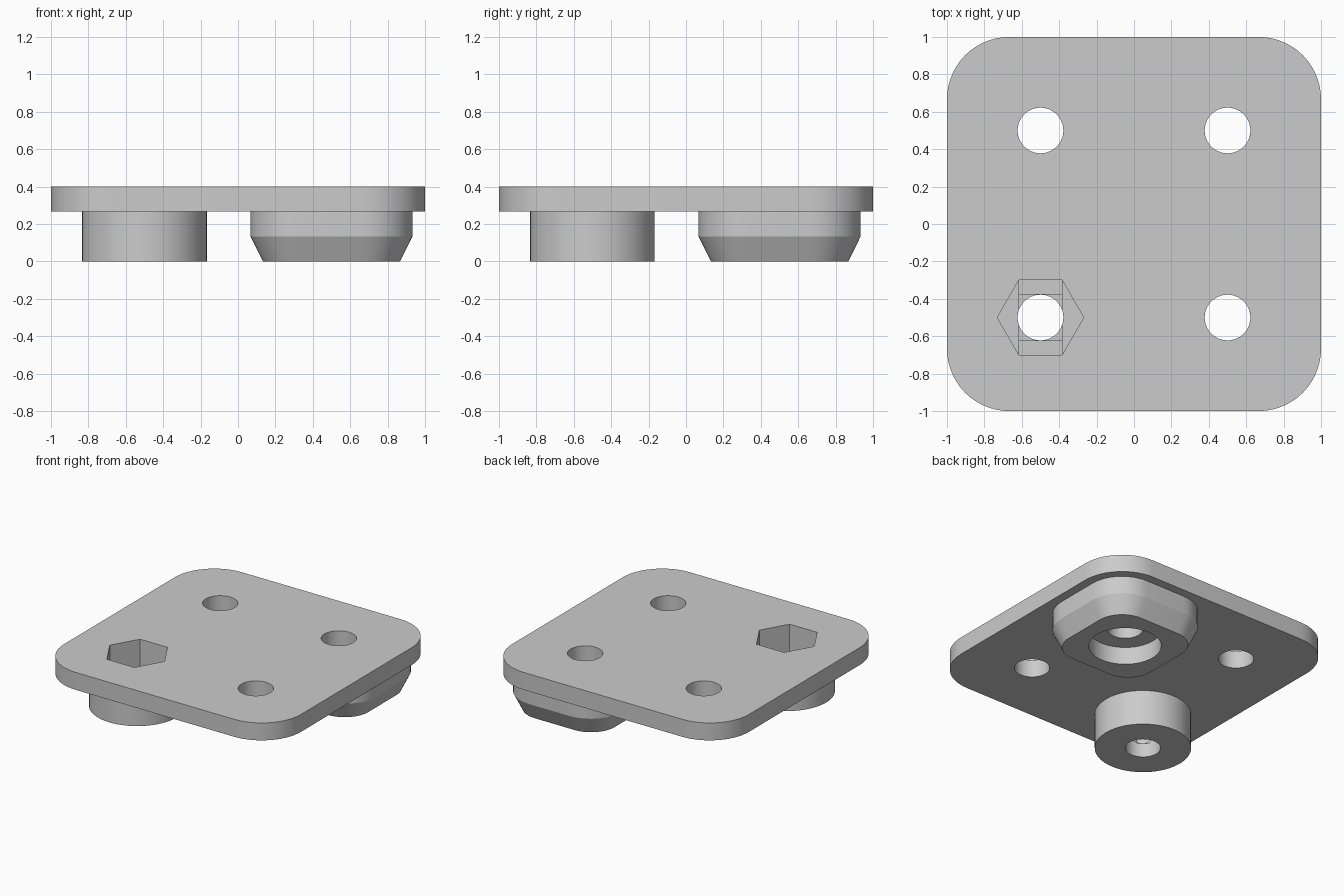
import bpy, bmesh
from math import cos, sin, pi, radians

cube = bpy.data.objects.get("Cube")
if cube:
    bpy.data.objects.remove(cube)

grey = bpy.data.materials.new("plain_grey")
grey.use_nodes = True
COLOUR = (0.6, 0.6, 0.6, 1)
grey.diffuse_color = COLOUR
grey.node_tree.nodes["Principled BSDF"].inputs["Base Color"].default_value = COLOUR


def circle(r, n=64):
    return [(r * cos(2 * pi * i / n), r * sin(2 * pi * i / n)) for i in range(n)]


def rounded_square(half, r, steps=14):
    pts = []
    for corner in range(4):
        mid = pi / 4 + corner * pi / 2
        sx, sy = (1 if cos(mid) > 0 else -1), (1 if sin(mid) > 0 else -1)
        for i in range(steps + 1):
            a = corner * pi / 2 + i / steps * pi / 2
            pts.append((sx * (half - r) + r * cos(a), sy * (half - r) + r * sin(a)))
    return pts


def rectangle(hx, hy):
    return [(hx, hy), (-hx, hy), (-hx, -hy), (hx, -hy)]


def loft(name, sections, x=0, y=0):
    """Solid through stacked outlines given as (z, points)."""
    bm = bmesh.new()
    rings = [[bm.verts.new((x + px, y + py, z)) for px, py in pts] for z, pts in sections]
    n = len(rings[0])
    for low, high in zip(rings, rings[1:]):
        for i in range(n):
            j = (i + 1) % n
            bm.faces.new((low[i], low[j], high[j], high[i]))
    bm.faces.new(rings[0][::-1])
    bm.faces.new(rings[-1])
    mesh = bpy.data.meshes.new(name)
    bm.to_mesh(mesh)
    bm.free()
    mesh.materials.append(grey)
    ob = bpy.data.objects.new(name, mesh)
    bpy.context.collection.objects.link(ob)
    return ob


def combine(target, tool, operation):
    mod = target.modifiers.new(tool.name, 'BOOLEAN')
    mod.operation, mod.object, mod.solver = operation, tool, 'EXACT'
    bpy.context.view_layer.objects.active = target
    bpy.ops.object.modifier_apply(modifier=mod.name)
    bpy.data.objects.remove(tool)


TOP, UNDER, STEP, HOLE = 0.4, 0.267, 0.133, 0.122
SUNK = UNDER + 0.05      # bosses reach a little into the plate

# Plate with rounded corners
plate = loft("mounting_plate", [(z, rounded_square(1, 0.333)) for z in (UNDER, TOP)])

# Round boss and chamfered square boss underneath
combine(plate, loft("round_boss", [(z, circle(0.333)) for z in (0, SUNK)], -0.5, -0.5), 'UNION')
wide = rounded_square(0.433, 0.267)
combine(plate, loft("square_boss", [(0, rounded_square(0.367, 0.2)), (STEP, wide),
                                    (SUNK, wide)], 0.5, 0.5), 'UNION')

# Four through holes
for x in (-0.5, 0.5):
    for y in (-0.5, 0.5):
        combine(plate, loft("hole_cutter", [(z, circle(HOLE)) for z in (-0.1, 0.5)], x, y),
                'DIFFERENCE')

# Counterbore in the square boss
combine(plate, loft("counterbore_cutter", [(z, circle(0.25)) for z in (-0.1, STEP)], 0.5, 0.5),
        'DIFFERENCE')

# Hexagonal nut pocket with two thin steps at its floor
pocket = ((circle(0.231, 6), STEP),
          (rectangle(0.116, 0.2), STEP - 0.013),
          (rectangle(0.116, HOLE), STEP - 0.026))
for outline, floor in pocket:
    combine(plate, loft("nut_pocket_cutter", [(z, outline) for z in (floor, 0.5)], -0.5, -0.5),
            'DIFFERENCE')

bpy.ops.object.select_all(action='DESELECT')
plate.select_set(True)
bpy.context.view_layer.objects.active = plate
bpy.ops.object.shade_smooth_by_angle(angle=radians(25))
